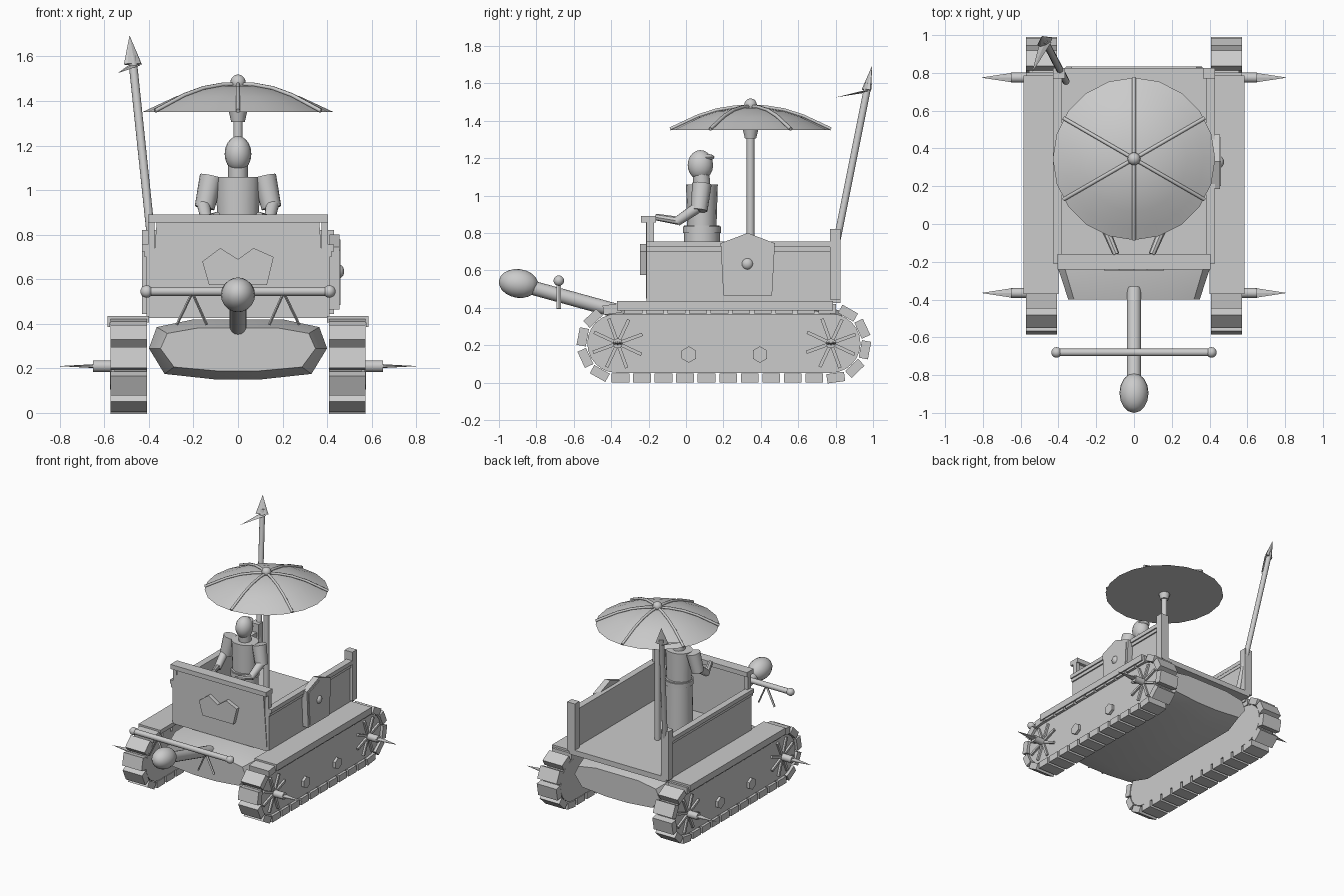
import bpy, bmesh, math
from mathutils import Vector, Matrix

if "Cube" in bpy.data.objects:
    bpy.data.objects.remove(bpy.data.objects["Cube"])

grey = bpy.data.materials.new("plain_grey")
grey.use_nodes = True
grey.diffuse_color = (0.6, 0.6, 0.6, 1)
grey.node_tree.nodes["Principled BSDF"].inputs["Base Color"].default_value = grey.diffuse_color


def finish(name, bm, smooth=False):
    bmesh.ops.recalc_face_normals(bm, faces=bm.faces)
    mesh = bpy.data.meshes.new(name)
    bm.to_mesh(mesh)
    bm.free()
    mesh.materials.append(grey)
    ob = bpy.data.objects.new(name, mesh)
    bpy.context.collection.objects.link(ob)
    if smooth:
        bpy.ops.object.select_all(action="DESELECT")
        ob.select_set(True)
        bpy.context.view_layer.objects.active = ob
        bpy.ops.object.shade_smooth_by_angle(angle=math.radians(40))
    return ob


def add_box(bm, center, size, rot=Matrix()):
    m = Matrix.Translation(center) @ rot @ Matrix.Diagonal((*size, 1))
    bmesh.ops.create_cube(bm, size=1, matrix=m)


def box(name, x, y, z):
    bm = bmesh.new()
    add_box(bm, [sum(r) / 2 for r in (x, y, z)], [abs(r[1] - r[0]) for r in (x, y, z)])
    return finish(name, bm)


def rod(name, a, b, r1, r2=None, sides=12, flat=1):
    """Tapered rod from a to b, optionally flattened in its upward direction."""
    a, b = Vector(a), Vector(b)
    d = b - a
    m = Matrix.Translation((a + b) / 2) @ d.to_track_quat("Z", "Y").to_matrix().to_4x4()
    bm = bmesh.new()
    bmesh.ops.create_cone(bm, cap_ends=True, segments=sides, radius1=r1,
                          radius2=r1 if r2 is None else r2, depth=d.length,
                          matrix=m @ Matrix.Diagonal((1, flat, 1, 1)))
    return finish(name, bm, sides > 8)


def ball(name, center, size, tilt=0):
    bm = bmesh.new()
    m = Matrix.Translation(center) @ Matrix.Rotation(tilt, 4, "X") @ Matrix.Diagonal((*size, 1))
    bmesh.ops.create_uvsphere(bm, u_segments=16, v_segments=10, radius=1, matrix=m)
    return finish(name, bm, True)


def loft(name, rings, smooth=False):
    """Skin equal-length rings of points and cap both ends."""
    bm = bmesh.new()
    loops = [[bm.verts.new(p) for p in ring] for ring in rings]
    n = len(loops[0])
    for low, high in zip(loops, loops[1:]):
        for i in range(n):
            bm.faces.new((low[i], low[(i + 1) % n], high[(i + 1) % n], high[i]))
    bm.faces.new(loops[0])
    bm.faces.new(loops[-1])
    return finish(name, bm, smooth)


def prism_x(name, outline, x0, x1):
    return loft(name, [[(x, u, v) for u, v in outline] for x in (x0, x1)])


def prism_y(name, outline, y0, y1):
    return loft(name, [[(u, y, v) for u, v in outline] for y in (y0, y1)])


# Running gear measurements
FRONT, REAR, AXLE, R = -0.37, 0.775, 0.21, 0.185
RUN = REAR - FRONT
PERIMETER = 2 * RUN + 2 * math.pi * R


def track_point(t):
    """Position and slope angle at distance t around the track loop."""
    t %= PERIMETER
    if t < RUN:
        return FRONT + t, AXLE - R, 0
    t -= RUN
    if t < math.pi * R:
        a = t / R
        return REAR + R * math.sin(a), AXLE - R * math.cos(a), a
    t -= math.pi * R
    if t < RUN:
        return REAR - t, AXLE + R, math.pi
    a = math.pi + (t - RUN) / R
    return FRONT + R * math.sin(a), AXLE - R * math.cos(a), a


for s, side in ((1, "left"), (-1, "right")):
    # Track frame with rounded ends
    arc = [math.pi * i / 12 for i in range(13)]
    outline = [(REAR + 0.158 * math.sin(a), AXLE - 0.158 * math.cos(a)) for a in arc]
    outline += [(FRONT - 0.158 * math.sin(a), AXLE + 0.158 * math.cos(a)) for a in arc]
    prism_x(side + "_track_frame", outline, s * 0.41, s * 0.555)

    # Track links
    bm = bmesh.new()
    for i in range(30):
        y, z, a = track_point(0.02 + i * PERIMETER / 30)
        add_box(bm, (s * 0.49, y, z), (0.165, 0.095, 0.05), Matrix.Rotation(a, 4, "X"))
    finish(side + "_track_links", bm)

    # Fender with a thin outer lip
    box(side + "_fender", (s * 0.4, s * 0.585), (FRONT, 0.785), (0.405, 0.435))
    box(side + "_fender_lip", (s * 0.575, s * 0.585), (FRONT, 0.785), (0.385, 0.41))

    # Spoked wheels with bladed axles
    for y, end in ((FRONT + 0.005, "front"), (REAR, "rear")):
        bm = bmesh.new()
        for i in range(4):
            add_box(bm, (s * 0.56, y, AXLE), (0.02, 0.28, 0.018),
                    Matrix.Rotation(math.radians(20 + 45 * i), 4, "X"))
        finish(f"{side}_{end}_spokes", bm)
        rod(f"{side}_{end}_axle", (s * 0.55, y, AXLE), (s * 0.65, y, AXLE), 0.026)
        rod(f"{side}_{end}_blade", (s * 0.64, y, AXLE), (s * 0.81, y, AXLE), 0.03, 0, 6, 0.3)

    # Hexagonal frame bolts
    for y in (0.015, 0.395):
        rod(side + "_bolt", (s * 0.55, y, 0.15), (s * 0.575, y, 0.15), 0.044, sides=6)

    # Side wall, rails and posts
    box(side + "_wall", (s * 0.385, s * 0.41), (-0.21, 0.81), (0.445, 0.72))
    box(side + "_top_rail", (s * 0.38, s * 0.43), (-0.21, 0.81), (0.725, 0.755))
    box(side + "_lower_rail", (s * 0.382, s * 0.42), (-0.21, 0.81), (0.7, 0.725))
    box(side + "_rear_post", (s * 0.365, s * 0.43), (0.77, 0.825), (0.445, 0.82))
    box(side + "_front_post", (s * 0.375, s * 0.405), (-0.21, -0.17), (0.48, 0.87))

# Hull with narrowed ends
half = [(0.1, 0.15), (0.33, 0.175), (0.40, 0.29), (0.365, 0.385), (0.2, 0.42)]
section = half + [(-x, z) for x, z in reversed(half)]
rings = []
for y, kx, kz in ((-0.40, 0.87, 0.72), (-0.24, 1, 1), (0.68, 1, 1), (0.835, 0.9, 0.72)):
    rings.append([(x * kx, y, 0.285 + (z - 0.285) * kz) for x, z in section])
loft("hull", rings, True)

# Cart floor and front wall
box("floor", (-0.41, 0.41), (-0.21, 0.825), (0.425, 0.465))
prism_y("front_wall", [(-0.395, 0.45), (0.395, 0.45), (0.365, 0.86), (-0.365, 0.86)], -0.215, -0.185)
box("front_rail", (-0.405, 0.405), (-0.24, -0.16), (0.855, 0.89))
prism_y("front_crest", [(-0.16, 0.68), (-0.08, 0.74), (0, 0.69), (0.07, 0.74), (0.16, 0.7),
                        (0.13, 0.575), (-0.13, 0.575)], -0.245, -0.21)

# Shield on the left wall
shield = [(0.185, 0.745), (0.33, 0.8), (0.475, 0.745), (0.46, 0.465), (0.2, 0.465)]
prism_x("shield_rim", shield, 0.41, 0.455)
inner = [(0.33 + (y - 0.33) * 0.88, 0.62 + (z - 0.62) * 0.88) for y, z in shield]
prism_x("shield_face", inner, 0.44, 0.46)
ball("shield_boss", (0.45, 0.328, 0.635), (0.027, 0.032, 0.032))

# Ram beam, head and cross bar with hanging straps
rod("ram_beam", (0, -0.34, 0.375), (0, -0.85, 0.515), 0.038, sides=16)
ball("ram_head", (0, -0.895, 0.53), (0.077, 0.106, 0.077), math.radians(-8))
rod("cross_bar", (-0.4, -0.68, 0.545), (0.4, -0.68, 0.545), 0.02)
for s in (1, -1):
    ball("cross_bar_knob", (s * 0.41, -0.68, 0.545), (0.028, 0.028, 0.028))
    for foot in (0.14, 0.275):
        rod("strap", (s * 0.205, -0.68, 0.54), (s * foot, -0.68, 0.395), 0.012, sides=4, flat=0.5)

# Parasol
PY = 0.345
rod("parasol_pole", (0, PY, 0.45), (0, PY, 1.36), 0.021)
rod("parasol_hub", (0, PY, 1.305), (0, PY, 1.355), 0.03, 0.042)
dome = [(0.43, 1.35), (0.37, 1.378), (0.28, 1.42), (0.18, 1.452), (0.08, 1.468), (0.01, 1.47)]
angles = [math.tau * i / 20 for i in range(20)]
loft("parasol_canopy", [[(r * math.cos(a), PY + r * math.sin(a), z) for a in angles]
                        for r, z in dome], True)
ball("parasol_finial", (0, PY, 1.485), (0.034, 0.034, 0.034))
for i in range(6):
    a = math.radians(30 + 60 * i)
    curve = bpy.data.curves.new("parasol_rib", "CURVE")
    curve.dimensions = "3D"
    curve.bevel_depth = 0.01
    curve.bevel_resolution = 1
    curve.use_fill_caps = True
    line = curve.splines.new("POLY")
    line.points.add(len(dome) - 1)
    for point, (r, z) in zip(line.points, dome):
        point.co = (r * math.cos(a), PY + r * math.sin(a), z + 0.006, 1)
    curve.materials.append(grey)
    bpy.context.collection.objects.link(bpy.data.objects.new("parasol_rib", curve))

# Spear with a flat head and side barb
rod("spear_shaft", (-0.36, 0.755, 0.5), (-0.475, 0.975, 1.6), 0.019)
rod("spear_head", (-0.472, 0.965, 1.565), (-0.487, 0.995, 1.695), 0.045, 0, 8, 0.4)
rod("spear_barb", (-0.465, 0.975, 1.56), (-0.54, 0.8, 1.525), 0.03, 0, 4, 0.25)

# Driver
DY = 0.085
rod("driver_skirt", (0, DY, 0.46), (0, DY, 0.84), 0.1, 0.095, 16)
rod("driver_belt", (0, DY, 0.8), (0, DY, 0.835), 0.102, sides=16)
rod("driver_torso", (0, DY, 0.835), (0, DY, 1.06), 0.092, 0.1, 16, 0.85)
rod("driver_neck", (0, DY, 1.05), (0, DY - 0.005, 1.12), 0.045)
ball("driver_head", (0, DY - 0.008, 1.163), (0.06, 0.068, 0.08))
ball("driver_hair", (0, 0.11, 1.205), (0.045, 0.042, 0.018))
for s, side in ((1, "left"), (-1, "right")):
    rod(side + "_sleeve", (s * 0.12, DY, 1.062), (s * 0.15, DY - 0.015, 0.92), 0.052, 0.045)
    rod(side + "_forearm", (s * 0.155, 0.06, 0.935), (s * 0.14, -0.05, 0.86), 0.03, 0.025)
    rod(side + "_hand", (s * 0.145, -0.04, 0.865), (s * 0.095, -0.16, 0.885), 0.022, 0.018, 8)
